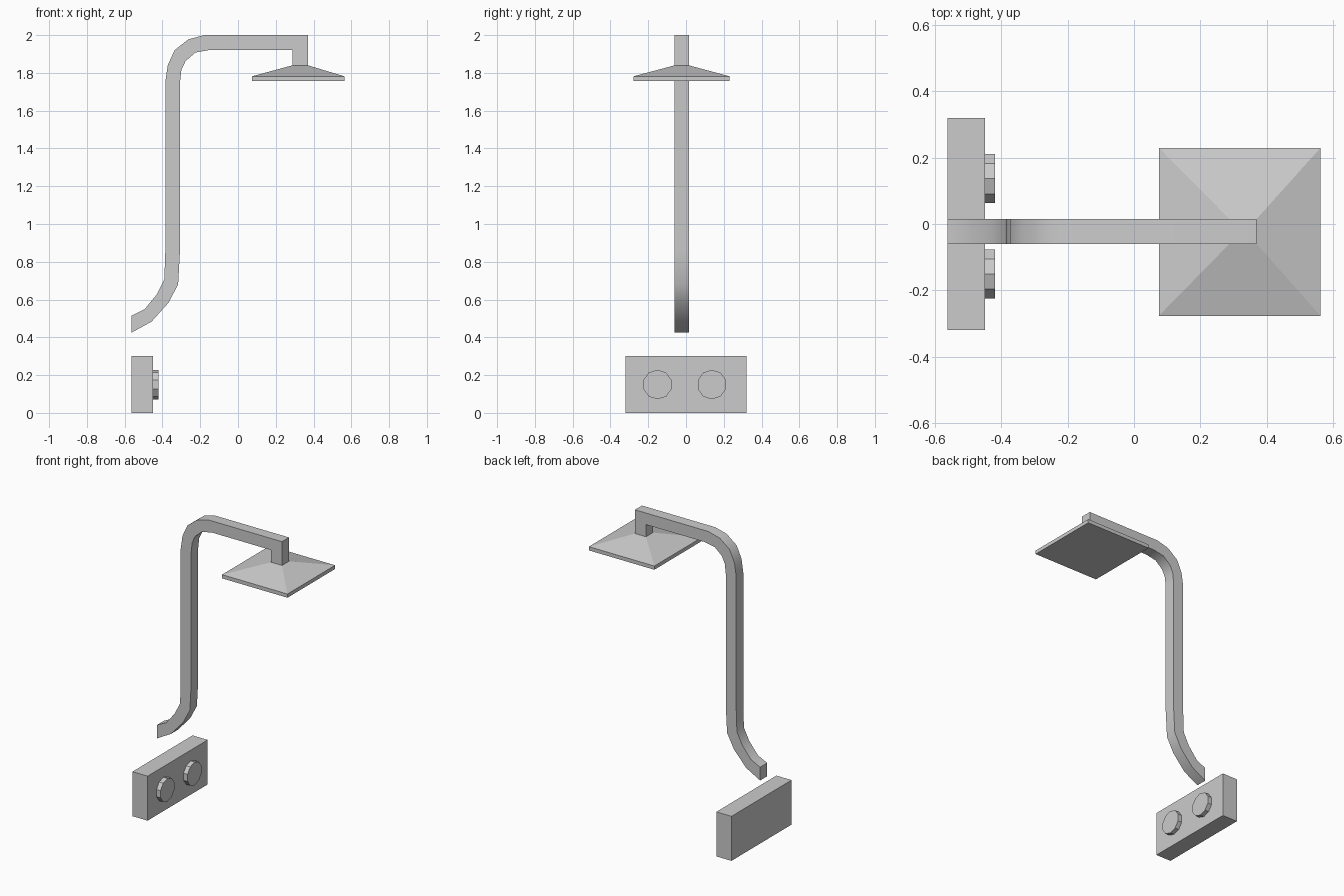
import bpy, bmesh, math
from mathutils import Matrix

cube = bpy.data.objects.get("Cube")
if cube:
    bpy.data.objects.remove(cube, do_unlink=True)

GREY = (0.6, 0.6, 0.6, 1.0)
metal = bpy.data.materials.new("grey_metal")
metal.use_nodes = True
metal.diffuse_color = GREY
metal.node_tree.nodes["Principled BSDF"].inputs["Base Color"].default_value = GREY


def finish(name, bm, smooth=False):
    bmesh.ops.recalc_face_normals(bm, faces=bm.faces)
    mesh = bpy.data.meshes.new(name)
    bm.to_mesh(mesh)
    bm.free()
    mesh.materials.append(metal)
    obj = bpy.data.objects.new(name, mesh)
    bpy.context.collection.objects.link(obj)
    if smooth:
        bpy.ops.object.select_all(action="DESELECT")
        obj.select_set(True)
        bpy.context.view_layer.objects.active = obj
        bpy.ops.object.shade_smooth_by_angle(angle=math.radians(35))
    return obj


def loft(name, rings, smooth=False):
    """Join four-cornered rings into a closed tube."""
    bm = bmesh.new()
    loops = [[bm.verts.new(p) for p in ring] for ring in rings]
    for a, b in zip(loops, loops[1:]):
        for i in range(4):
            j = (i + 1) % 4
            bm.faces.new((a[i], a[j], b[j], b[i]))
    bm.faces.new(loops[0])
    bm.faces.new(loops[-1])
    return finish(name, bm, smooth)


def rect(x0, x1, y0, y1, z):
    return [(x0, y0, z), (x1, y0, z), (x1, y1, z), (x0, y1, z)]


# Square pipe: outer and inner bend points at each station
Y0, Y1 = -0.06, 0.015
outer = [(-0.563, 0.515), (-0.495, 0.548), (-0.43, 0.627), (-0.39, 0.707), (-0.385, 0.85),
         (-0.385, 1.75), (-0.372, 1.84), (-0.336, 1.92), (-0.262, 1.978), (-0.177, 2.0), (0.37, 2.0)]
inner = [(-0.563, 0.425), (-0.458, 0.483), (-0.368, 0.583), (-0.317, 0.68), (-0.307, 0.86),
         (-0.307, 1.75), (-0.30, 1.815), (-0.278, 1.862), (-0.225, 1.908), (-0.146, 1.922), (0.37, 1.922)]
loft("pipe", [[(a, Y0, b), (a, Y1, b), (c, Y1, d), (c, Y0, d)]
              for (a, b), (c, d) in zip(outer, inner)], smooth=True)

# Neck flaring into the square shower head
neck = (0.288, 0.37, Y0, Y1)
rim = (0.075, 0.563, -0.277, 0.23)
loft("shower_head", [rect(*neck, 1.922), rect(*neck, 1.84), rect(*rim, 1.782), rect(*rim, 1.757)])

# Wall control panel
loft("control_panel", [rect(-0.563, -0.45, -0.32, 0.32, z) for z in (0, 0.3)])

# Ten-sided knobs, one corner pointing up
for side, y in (("left", 0.137), ("right", -0.151)):
    bm = bmesh.new()
    bmesh.ops.create_cone(bm, cap_ends=True, segments=10, radius1=0.078, radius2=0.078, depth=0.03)
    top = max(bm.verts, key=lambda v: v.co.z).co
    turn = Matrix.Rotation(math.pi - math.atan2(top.y, top.x), 4, "Z")
    bm.transform(Matrix.Translation((-0.435, y, 0.15)) @ Matrix.Rotation(math.pi / 2, 4, "Y") @ turn)
    finish(side + "_knob", bm)
